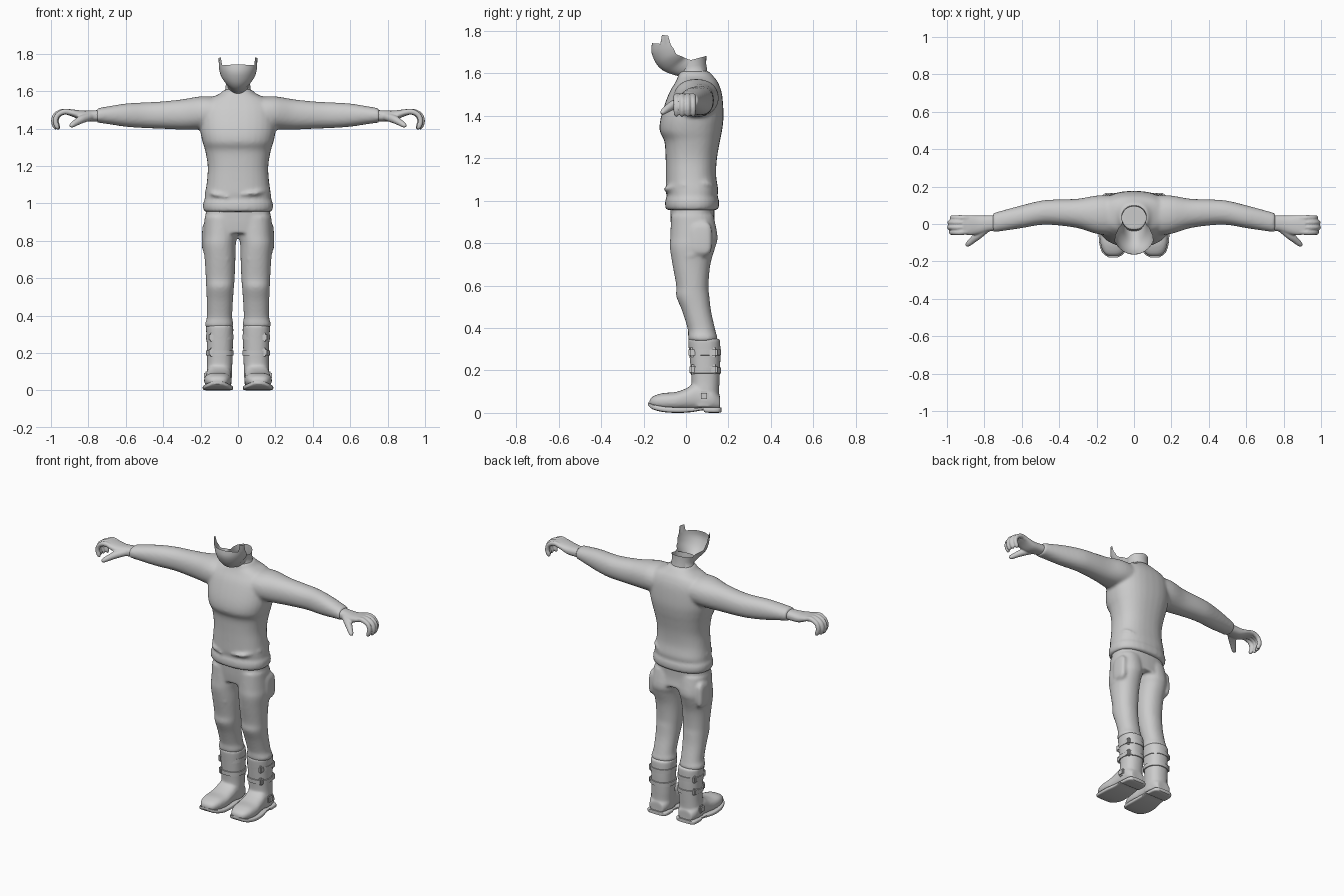
import bpy, bmesh, math
from mathutils import Vector

grey = bpy.data.materials.new("plain_grey")
grey.diffuse_color = (0.6, 0.6, 0.6, 1)


def catmull(rows, steps):
    """Smoothly interpolate a list of number tuples."""
    out = []
    for i in range(len(rows) - 1):
        p0, p1 = rows[max(i - 1, 0)], rows[i]
        p2, p3 = rows[i + 1], rows[min(i + 2, len(rows) - 1)]
        for k in range(steps):
            t = k / steps
            out.append([0.5 * (2 * b + (c - a) * t + (2 * a - 5 * b + 4 * c - d) * t * t
                               + (3 * b - a - 3 * c + d) * t ** 3)
                        for a, b, c, d in zip(p0, p1, p2, p3)])
    return out + [list(rows[-1])]


def skin(bm, rings, caps=True, closed=True):
    """Bridge equal-length point rings with quads."""
    vr = [[bm.verts.new(p) for p in r] for r in rings]
    n = len(vr[0])
    for a, b in zip(vr, vr[1:]):
        for i in range(n if closed else n - 1):
            j = (i + 1) % n
            bm.faces.new((a[i], a[j], b[j], b[i]))
    if caps:
        bm.faces.new(vr[0][::-1])
        bm.faces.new(vr[-1])


def loft(bm, axis, rows, side=1, power=2.0, steps=4, n=32, caps=True):
    """Rows: (position on axis, then low/high bounds of the other two axes in xyz order)."""
    rings = []
    for s, a0, a1, b0, b1 in catmull(rows, steps):
        ring = []
        for i in range(n):
            t = 2 * math.pi * i / n
            c, d = math.cos(t), math.sin(t)
            u = (a0 + a1) / 2 + (a1 - a0) / 2 * math.copysign(abs(c) ** (2 / power), c)
            v = (b0 + b1) / 2 + (b1 - b0) / 2 * math.copysign(abs(d) ** (2 / power), d)
            x, y, z = {"x": (s, u, v), "y": (u, s, v), "z": (u, v, s)}[axis]
            ring.append((x * side, y, z))
        rings.append(ring)
    skin(bm, rings, caps)


def tube(bm, pts, side=1, steps=4, n=12):
    """Rounded tube through (x, y, z, radius) points."""
    path = catmull(pts, steps)
    rings = []
    for i, p in enumerate(path):
        tan = (Vector(path[min(i + 1, len(path) - 1)][:3]) - Vector(path[max(i - 1, 0)][:3])).normalized()
        u = tan.cross(Vector((0.1, 1, 0.2))).normalized()
        v = tan.cross(u)
        ring = []
        for k in range(n):
            t = 2 * math.pi * k / n
            q = Vector(p[:3]) + p[3] * (u * math.cos(t) + v * math.sin(t))
            ring.append((q.x * side, q.y, q.z))
        rings.append(ring)
    skin(bm, rings)


def finish(bm, name, voxel=0, smooth=0, angle=40):
    bmesh.ops.recalc_face_normals(bm, faces=bm.faces)
    me = bpy.data.meshes.new(name)
    bm.to_mesh(me)
    bm.free()
    me.materials.append(grey)
    ob = bpy.data.objects.new(name, me)
    bpy.context.collection.objects.link(ob)
    bpy.ops.object.select_all(action='DESELECT')
    ob.select_set(True)
    bpy.context.view_layer.objects.active = ob
    bpy.ops.object.shade_smooth_by_angle(angle=math.radians(angle))
    if voxel:
        m = ob.modifiers.new("fuse", 'REMESH')
        m.mode, m.voxel_size, m.use_smooth_shade = 'VOXEL', voxel, True
        m = ob.modifiers.new("soften", 'SMOOTH')
        m.factor, m.iterations = 0.5, smooth
    return ob


# Sweater: torso with hem, both sleeves and waist folds fused together
bm = bmesh.new()
loft(bm, "z", [(.955, -.172, .172, -.085, .14), (.965, -.185, .185, -.097, .154),
               (1.0, -.187, .187, -.098, .156), (1.022, -.178, .178, -.09, .148),
               (1.05, -.176, .176, -.095, .152), (1.12, -.166, .166, -.095, .142),
               (1.2, -.162, .162, -.096, .146), (1.28, -.175, .175, -.102, .16),
               (1.33, -.19, .19, -.124, .17), (1.4, -.203, .203, -.117, .177),
               (1.5, -.2, .2, -.083, .17), (1.555, -.165, .165, -.052, .152),
               (1.585, -.1, .1, -.038, .13), (1.61, -.072, .072, -.033, .108)], power=2.4)
for s in (1, -1):
    loft(bm, "x", [(.08, -.06, .15, 1.4, 1.565), (.19, -.055, .153, 1.395, 1.573),
                   (.3, -.022, .135, 1.395, 1.556), (.42, -.006, .131, 1.4, 1.544),
                   (.5, -.005, .124, 1.403, 1.54), (.6, -.022, .1, 1.41, 1.534),
                   (.7, -.037, .073, 1.425, 1.518), (.755, -.044, .057, 1.432, 1.508)], s, 2.2)
for pts in ([(.02, -.097, 1.05, .004), (.1, -.088, 1.056, .011), (.17, -.01, 1.075, .006)],
            [(-.05, -.094, 1.035, .004), (-.13, -.07, 1.05, .01), (-.175, .03, 1.06, .006)],
            [(.165, -.01, 1.07, .004), (.15, .1, 1.08, .01), (.08, .14, 1.05, .004)]):
    tube(bm, pts)
finish(bm, "sweater", .0095, 5)

# Trousers: pelvis, two legs, thigh pockets and rolled cuffs
bm = bmesh.new()
loft(bm, "z", [(.98, -.17, .17, -.075, .135), (.9, -.176, .176, -.072, .134),
               (.84, -.176, .176, -.066, .143)], power=2.5)
for s in (1, -1):
    loft(bm, "z", [(.93, .0, .178, -.07, .13), (.83, .003, .184, -.074, .149),
                   (.78, .012, .186, -.076, .138), (.7, .014, .178, -.064, .115),
                   (.6, .018, .172, -.046, .106), (.55, .022, .17, -.046, .11),
                   (.48, .027, .167, -.018, .118), (.4, .031, .166, .007, .136),
                   (.375, .029, .17, .01, .142), (.355, .025, .177, .01, .148),
                   (.338, .03, .172, .014, .144)], s, 2.2)
    loft(bm, "z", [(.74, .15, .18, .04, .1), (.77, .15, .193, .02, .12),
                   (.87, .15, .19, .02, .12), (.9, .15, .178, .04, .1)], s, 3)
    tube(bm, [(.05, -.055, .7, .004), (.13, -.05, .72, .011), (.178, .03, .745, .011), (.15, .1, .77, .004)], s)
finish(bm, "trousers", .009, 4)

# Hands: palm, curled fingers and thumb
for s, side in ((1, "left"), (-1, "right")):
    bm = bmesh.new()
    loft(bm, "x", [(.74, -.035, .047, 1.44, 1.5), (.78, -.04, .046, 1.438, 1.497),
                   (.83, -.055, .046, 1.44, 1.496), (.88, -.06, .047, 1.462, 1.502),
                   (.915, -.055, .045, 1.474, 1.506)], s, 2.4)
    for y, reach in ((.033, -.012), (.008, 0), (-.018, .002), (-.045, -.008)):
        tube(bm, [(.89, y * .9, 1.485, .016), (.935 + reach, y, 1.491, .015), (.972 + reach, y, 1.473, .014),
                  (.984 + reach, y, 1.44, .014), (.975 + reach, y, 1.41, .013), (.968 + reach, y, 1.397, .006)], s)
    tube(bm, [(.79, -.025, 1.465, .022), (.835, -.062, 1.45, .022), (.865, -.088, 1.433, .018),
              (.888, -.108, 1.418, .014), (.897, -.116, 1.411, .007)], s)
    finish(bm, side + "_hand", .005, 3)

# Boots: shaft and foot fused, then soles, straps and buckles
for s, side in ((1, "left"), (-1, "right")):
    bm = bmesh.new()
    loft(bm, "z", [(.35, .03, .168, .012, .155), (.335, .025, .171, .01, .161), (.25, .027, .167, .018, .162),
                   (.15, .03, .165, .026, .158), (.1, .032, .167, .02, .156), (.03, .034, .168, .01, .158)], s, 2.3)
    loft(bm, "y", [(-.172, .085, .135, .035, .06), (-.155, .06, .16, .025, .078), (-.11, .042, .178, .015, .093),
                   (-.05, .034, .181, .012, .098), (.0, .036, .174, .012, .115), (.05, .036, .17, .012, .14),
                   (.12, .036, .17, .012, .12), (.16, .055, .15, .012, .08)], s, 2.5)
    finish(bm, side + "_boot", .0075, 3)

    bm = bmesh.new()
    loft(bm, "y", [(-.178, .085, .135, .035, .05), (-.155, .052, .168, .016, .04), (-.1, .03, .186, .003, .03),
                   (-.03, .026, .188, 0, .026), (.03, .03, .178, .004, .026), (.08, .032, .174, .012, .026),
                   (.09, .032, .174, .002, .026), (.15, .036, .17, 0, .026), (.167, .06, .148, .004, .026)],
         s, 5, 3)
    finish(bm, side + "_sole")

    bm = bmesh.new()
    for z in (.285, .2):
        loft(bm, "z", [(z - .014, .028, .166, .022, .161), (z - .013, .023, .17, .017, .165),
                       (z + .013, .023, .171, .016, .166), (z + .014, .028, .166, .022, .161)], s, 2.3, 1)
    finish(bm, side + "_boot_straps")

    bm = bmesh.new()
    for y, z, x in ((.125, .285, .156), (.125, .205, .154), (.035, .285, .143), (.04, .205, .142), (.085, .08, .168)):
        m = bmesh.ops.create_cube(bm, size=1)
        bmesh.ops.scale(bm, verts=m["verts"], vec=(.026, .045, .045))
        bmesh.ops.translate(bm, verts=m["verts"], vec=(x * s, y, z))
    bmesh.ops.bevel(bm, geom=list(bm.edges), offset=.008, segments=2, affect='EDGES')
    finish(bm, side + "_boot_buckles")

# Neck: open tube, lower at the throat
bm = bmesh.new()
rings = []
for z, rx, y0, y1, drop in ((1.575, .074, -.035, .112, .01), (1.605, .074, -.035, .11, .012),
                            (1.612, .068, -.03, .1, .012), (1.645, .065, -.032, .095, .02),
                            (1.682, .067, -.034, .096, .035)):
    rings.append([(rx * math.sin(t), (y0 + y1) / 2 + (y1 - y0) / 2 * math.cos(t),
                   z - drop * (1 - math.cos(t)) / 2) for t in [2 * math.pi * i / 32 for i in range(32)]])
skin(bm, rings, caps=False)
finish(bm, "neck")

# Lower face: open shell with a raised tab on each cheek
bm = bmesh.new()
rows = [(.064, -.03, .03, 1.585, 1.66), (.066, -.08, .0, 1.6, 1.67), (.082, -.115, -.02, 1.618, 1.68),
        (.093, -.143, -.045, 1.65, 1.69), (.1, -.163, -.058, 1.7, 1.715), (.102, -.16, -.072, 1.742, 1.735)]
rings = []
for w, yf, yb, zf, zs in catmull(rows, 3):
    ring = []
    for i in range(33):
        a = (i / 16 - 1) * math.pi / 2
        c = math.cos(a)
        ring.append((w * math.sin(a), yb + (yf - yb) * c, zf + (zs - zf) * (1 - c)))
    rings.append(ring)
tabs = [(x * 1.02, y - (.012 if abs(x) > .098 else 0), z + (.042 if abs(x) > .085 else -.004 if abs(x) > .03 else 0))
        for x, y, z in rings[-1]]
skin(bm, rings + [tabs], caps=False, closed=False)
finish(bm, "lower_face", angle=50)
